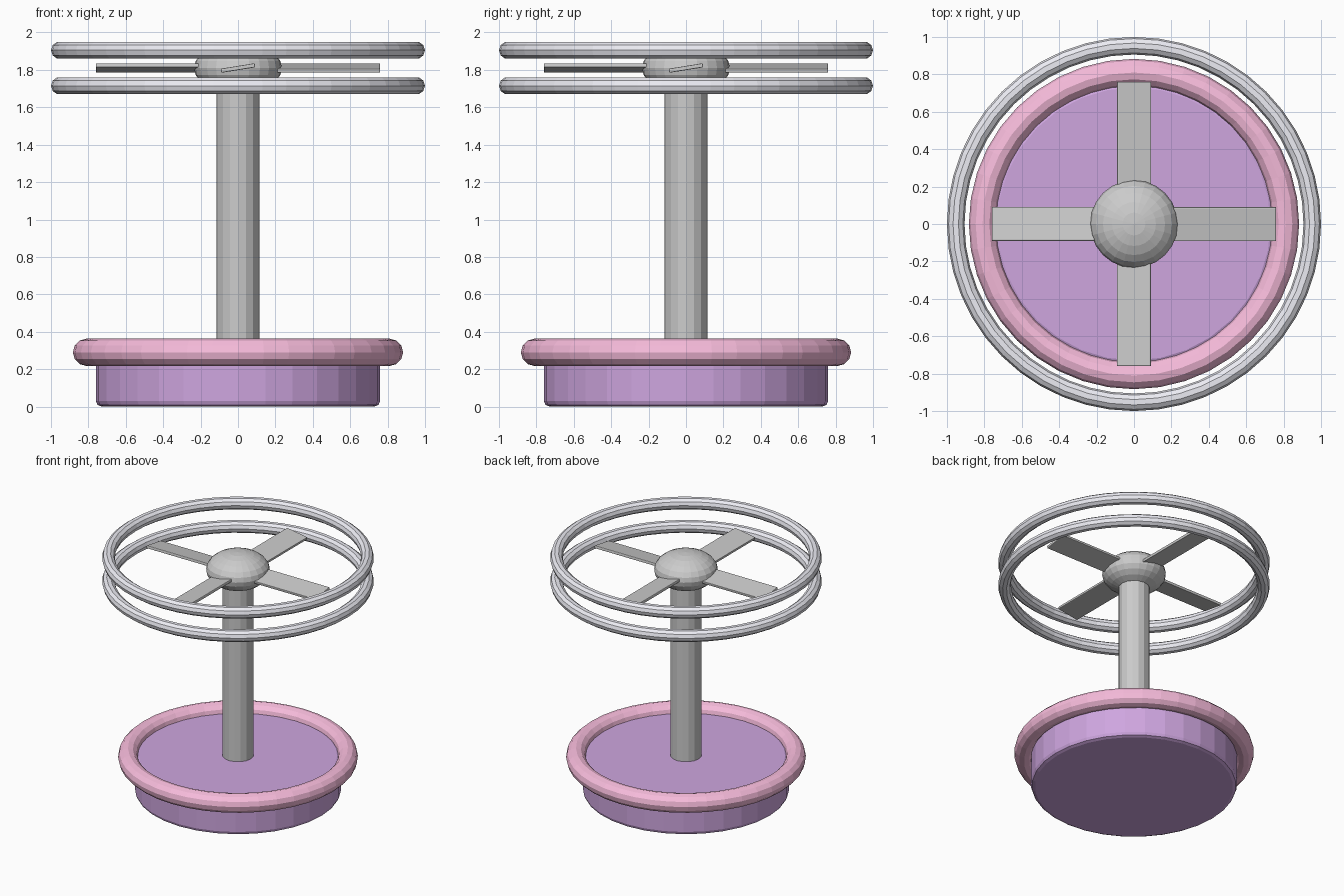
import bpy
from math import pi

if "Cube" in bpy.data.objects:
    bpy.data.objects.remove(bpy.data.objects["Cube"])


def finish(name, mat=None, bevel=0):
    """Name the active object, give it a colour and an optional rounded edge."""
    ob = bpy.context.object
    ob.name = name
    if mat:
        ob.data.materials.append(mat)
    if bevel:
        mod = ob.modifiers.new("bevel", 'BEVEL')
        mod.width, mod.segments = bevel, 2
        mod.limit_method = 'ANGLE'
    return ob


def colour(name, r, g, b):
    mat = bpy.data.materials.new(name)
    mat.diffuse_color = (r, g, b, 1)
    mat.use_nodes = True
    mat.node_tree.nodes["Principled BSDF"].inputs["Base Color"].default_value = mat.diffuse_color
    return mat


def cylinder(name, radius, z0, z1, sides, mat=None, bevel=0):
    bpy.ops.mesh.primitive_cylinder_add(
        vertices=sides, radius=radius, depth=z1 - z0, location=(0, 0, (z0 + z1) / 2))
    return finish(name, mat, bevel)


def ring(name, major, minor, z, mat, segments, sides):
    bpy.ops.mesh.primitive_torus_add(
        major_radius=major, minor_radius=minor, major_segments=segments,
        minor_segments=sides, location=(0, 0, z))
    return finish(name, mat)


purple = colour("purple", 0.62, 0.38, 0.74)
pink = colour("pink", 0.93, 0.50, 0.71)
silver = colour("pale_silver", 0.84, 0.84, 0.90)
HUB_Z = 1.81

# Base with padded rim, and central pole
cylinder("base", 0.76, 0, 0.30, 32, purple, 0.03)
ring("base_rim", 0.81, 0.073, 0.29, pink, 40, 12)
cylinder("pole", 0.115, 0.25, HUB_Z, 16)

# Flattened hub
bpy.ops.mesh.primitive_uv_sphere_add(segments=24, ring_count=12, radius=1,
                                     location=(0, 0, HUB_Z))
bpy.context.object.scale = (0.235, 0.235, 0.14)
finish("hub")

# Four pitched fan blades
for i in range(4):
    bpy.ops.mesh.primitive_cube_add(size=1)
    blade = bpy.context.object
    for v in blade.data.vertices:
        v.co.x = (v.co.x + 0.5) * 0.66 + 0.10
        v.co.y *= 0.184
        v.co.z *= 0.022
    blade.location.z = HUB_Z
    blade.rotation_euler = (0.16, 0, i * pi / 2)
    finish(f"blade_{i + 1}", bevel=0.005)

# Two guard rings around the fan
for name, z in (("lower_guard_ring", 1.715), ("upper_guard_ring", 1.905)):
    ring(name, 0.953, 0.047, z, silver, 48, 10)
